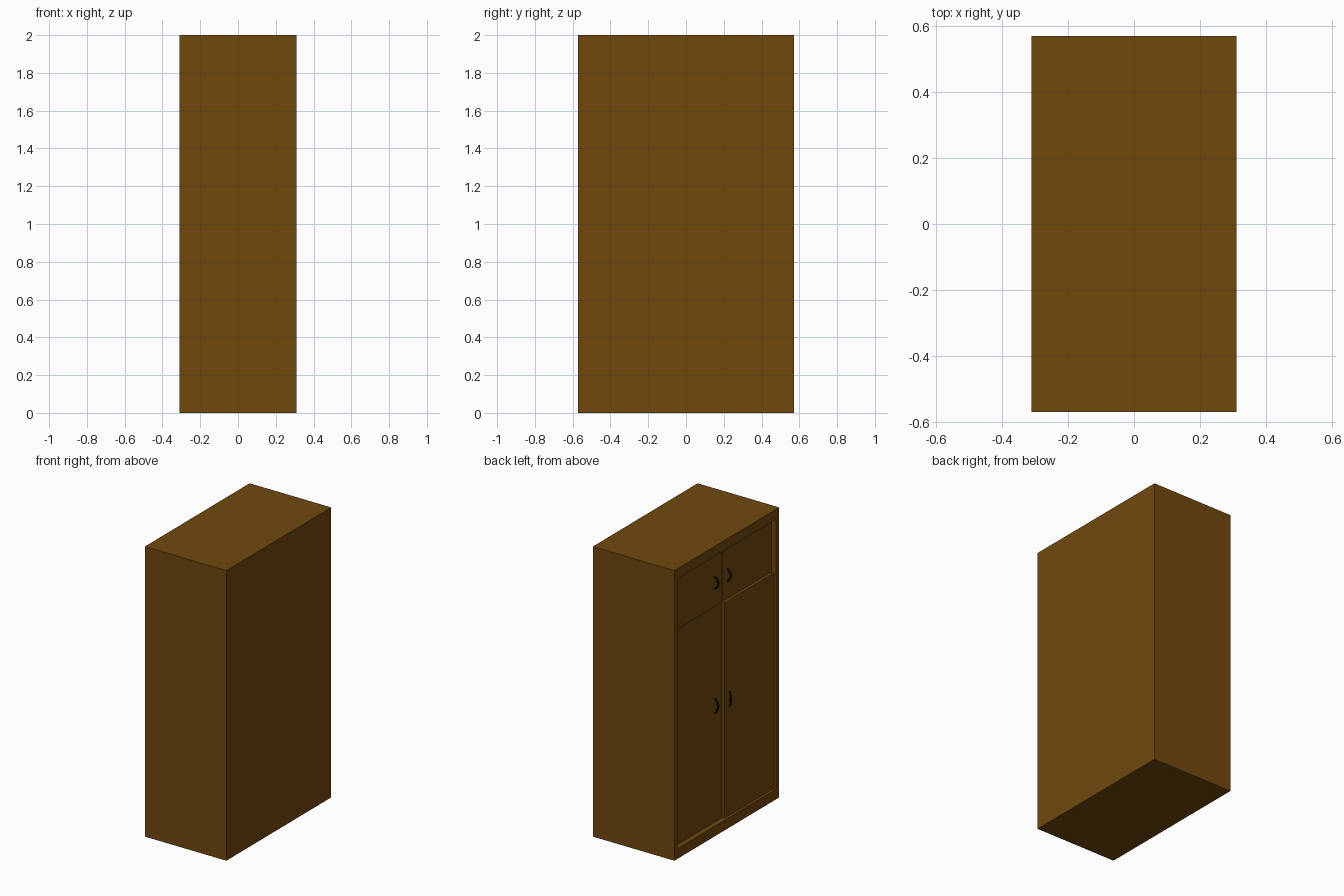
import bpy, bmesh, math
from mathutils import Vector

if "Cube" in bpy.data.objects:
    bpy.data.objects.remove(bpy.data.objects["Cube"])

HX, HY, H = 0.311, 0.571, 2.0      # half depth, half width, height
SIDE, RAIL = 0.033, 0.07           # frame widths
RECESS = 0.035                     # door face depth behind the frame


def material(name, rgb):
    m = bpy.data.materials.new(name)
    m.diffuse_color = (*rgb, 1)
    m.use_nodes = True
    m.node_tree.nodes["Principled BSDF"].inputs["Base Color"].default_value = m.diffuse_color
    return m


wood = material("wood", (0.165, 0.066, 0.004))
black = material("black_metal", (0.006, 0.006, 0.006))


def add_object(name, bm, mat):
    bmesh.ops.recalc_face_normals(bm, faces=bm.faces)
    me = bpy.data.meshes.new(name)
    bm.to_mesh(me)
    bm.free()
    me.materials.append(mat)
    ob = bpy.data.objects.new(name, me)
    bpy.context.collection.objects.link(ob)
    return ob


def add_box(bm, lo, hi):
    verts = bmesh.ops.create_cube(bm, size=1)["verts"]
    lo, hi = Vector(lo), Vector(hi)
    for v in verts:
        v.co = (lo + hi) / 2 + v.co * (hi - lo)


# Carcass: boards around an open front on the -x side
bm = bmesh.new()
add_box(bm, (-HX, -HY, 0), (HX, HY, H))
front = min(bm.faces, key=lambda f: f.calc_center_median().x)
bm.normal_update()
inner = bmesh.ops.extrude_discrete_faces(bm, faces=[front])["faces"][0]
ring = list(inner.verts)
for v in ring:
    v.co.y = math.copysign(HY - SIDE, v.co.y)
    v.co.z = RAIL if v.co.z < 1 else H - RAIL
back = bmesh.ops.extrude_discrete_faces(bm, faces=[inner])["faces"][0]
for v in back.verts:
    v.co.x += RECESS + 0.02
bmesh.ops.remove_doubles(bm, verts=bm.verts, dist=1e-5)
add_object("carcass", bm, wood)


def add_door(name, y0, y1, z0, z1, face):
    bm = bmesh.new()
    add_box(bm, (face, y0, z0), (-HX + RECESS + 0.02, y1, z1))
    add_object(name, bm, wood)


def add_handle(name, y, z, face, length, reach):
    # Bow handle: a tapered round bar swept along an arc in the xz plane
    bm = bmesh.new()
    rings, n, sides = [], 12, 8
    for i in range(n + 1):
        a = math.pi * i / n
        r = 0.004 + 0.003 * math.sin(a)
        c = Vector((face - (reach - 0.007) * math.sin(a), y, z - length / 2 * math.cos(a)))
        d = Vector((-math.sin(a), 0, -math.cos(a)))
        d = Vector((-reach * math.sin(a), 0, -length / 2 * math.cos(a))).normalized()
        rings.append([bm.verts.new(c + d * r * math.cos(t) + Vector((0, 1.3 * r * math.sin(t), 0)))
                      for t in (2 * math.pi * k / sides for k in range(sides))])
    for p, q in zip(rings, rings[1:]):
        for k in range(sides):
            j = (k + 1) % sides
            bm.faces.new((p[k], p[j], q[j], q[k]))
    bm.faces.new(rings[0])
    bm.faces.new(rings[-1])
    ob = add_object(name, bm, black)
    for p in ob.data.polygons:
        p.use_smooth = True


# Doors and handles; the lower right door stands a little proud
W, SPLIT, GAP = HY - SIDE, 1.557, 0.001
DEEP, PROUD = -HX + RECESS, -HX + 0.018
for side, y0, y1, hy in (("left", GAP, W, 0.083), ("right", -W, -GAP, -0.055)):
    low = PROUD if side == "right" else DEEP
    add_door(f"upper_{side}_door", y0, y1, SPLIT + GAP, H - RAIL, DEEP)
    add_door(f"lower_{side}_door", y0, y1, RAIL, SPLIT - GAP, low)
    add_handle(f"upper_{side}_handle", hy, 1.722, DEEP, 0.08, 0.034)
    add_handle(f"lower_{side}_handle", hy, 0.873, low, 0.10, min(0.034, low + HX))
